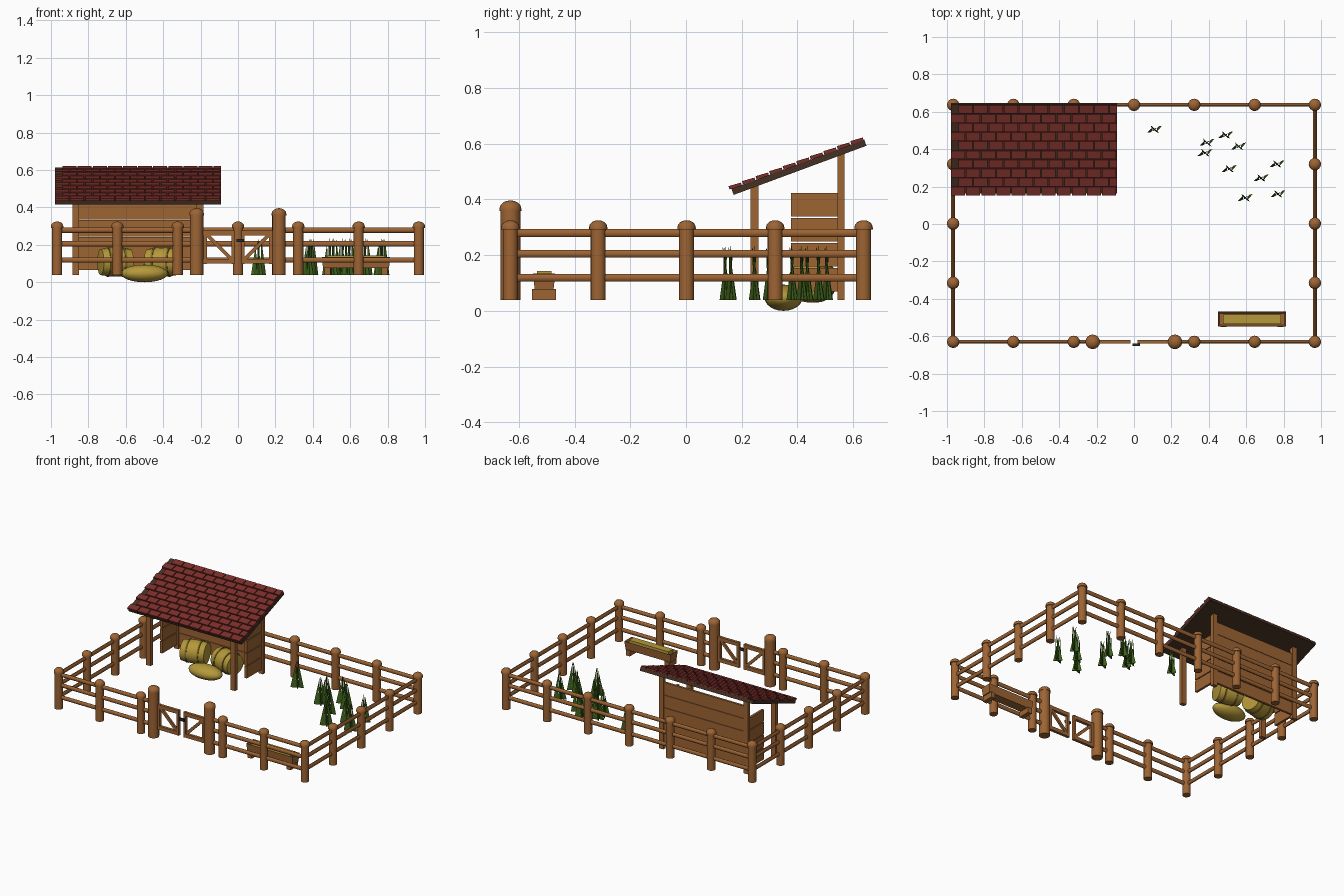
import bpy, bmesh, math
from mathutils import Matrix, Vector

if "Cube" in bpy.data.objects:
    bpy.data.objects.remove(bpy.data.objects["Cube"])

def material(name, rgb):
    m = bpy.data.materials.new(name)
    m.diffuse_color = (*rgb, 1)
    m.use_nodes = True
    m.node_tree.nodes["Principled BSDF"].inputs["Base Color"].default_value = m.diffuse_color
    return m

WOOD = material("brown wood", (0.34, 0.128, 0.034))
RED = material("red tile", (0.20, 0.028, 0.023))
DARK = material("dark roof wood", (0.060, 0.030, 0.017))
HAY = material("yellow hay", (0.46, 0.315, 0.042))
TWINE = material("dark straw band", (0.23, 0.15, 0.022))
GREEN = material("green grass", (0.048, 0.12, 0.011))
IRON = material("dark iron", (0.02, 0.02, 0.02))

def finish(name, bm, mats, smooth=False):
    bmesh.ops.recalc_face_normals(bm, faces=bm.faces)
    me = bpy.data.meshes.new(name)
    bm.to_mesh(me)
    bm.free()
    ob = bpy.data.objects.new(name, me)
    bpy.context.collection.objects.link(ob)
    for m in mats:
        me.materials.append(m)
    if smooth:
        bpy.ops.object.select_all(action='DESELECT')
        ob.select_set(True)
        bpy.context.view_layer.objects.active = ob
        bpy.ops.object.shade_smooth_by_angle(angle=math.radians(40))
    return ob

def box(bm, lo, hi, rot=None):
    lo, hi = Vector(lo), Vector(hi)
    m = Matrix.Translation((lo + hi) / 2) @ (rot or Matrix()) @ Matrix.Diagonal((*(hi - lo), 1))
    bmesh.ops.create_cube(bm, size=1, matrix=m)

def lathe(bm, profile, matrix, n=16, mat_rule=None):
    """Spin (radius, height) points around local z."""
    rings = [[bm.verts.new(matrix @ Vector((r * math.cos(2 * math.pi * i / n),
              r * math.sin(2 * math.pi * i / n), z))) for i in range(n)] for r, z in profile]
    for k in range(len(rings) - 1):
        for i in range(n):
            j = (i + 1) % n
            f = bm.faces.new((rings[k][i], rings[k][j], rings[k + 1][j], rings[k + 1][i]))
            f.material_index = mat_rule(k) if mat_rule else 0
    bm.faces.new(rings[0])
    bm.faces.new(rings[-1])

# fence posts with domed caps
XS = (-0.967, -0.645, -0.322, 0, 0.322, 0.645, 0.967)
FRONT, BACK = -0.63, 0.637
BASE = 0.038

def post(bm, x, y, r, cap_r, top, cap_h):
    prof = [(r, BASE), (r, top - cap_h), (cap_r, top - cap_h)]
    prof += [(cap_r * math.cos(a), top - cap_h * 0.75 + cap_h * 0.75 * math.sin(a))
             for a in (0, 0.4, 0.8, 1.15, 1.45)]
    lathe(bm, prof, Matrix.Translation((x, y, 0)))

bm = bmesh.new()
for x in XS:
    post(bm, x, BACK, 0.027, 0.033, 0.325, 0.034)
    if x:
        post(bm, x, FRONT, 0.027, 0.033, 0.325, 0.034)
for x in (XS[0], XS[-1]):
    for y in (-0.315, 0.002, 0.32):
        post(bm, x, y, 0.027, 0.033, 0.325, 0.034)
finish("fence_posts", bm, [WOOD], True)

bm = bmesh.new()
for x in (-0.221, 0.219):
    post(bm, x, FRONT, 0.036, 0.039, 0.396, 0.038)
finish("gate_posts", bm, [WOOD], True)

# fence rails
def rail(bm, a, b):
    a, b = Vector(a), Vector(b)
    rot = Vector((0, 0, 1)).rotation_difference(b - a).to_matrix().to_4x4()
    lathe(bm, [(0.0145, 0), (0.0145, (b - a).length)], Matrix.Translation(a) @ rot, 10)

bm = bmesh.new()
for z in (0.119, 0.205, 0.279):
    rail(bm, (-0.967, BACK, z), (0.967, BACK, z))
    for s in (-1, 1):
        rail(bm, (s * 0.967, FRONT, z), (s * 0.967, BACK, z))
        rail(bm, (s * 0.967, FRONT, z), (s * 0.22, FRONT, z))
for v in bm.verts:  # rails are thinner than they are tall
    for axis, c in ((0, -0.967), (0, 0.967), (1, FRONT), (1, BACK)):
        if abs(v.co[axis] - c) < 0.02:
            v.co[axis] = c + (v.co[axis] - c) * 0.72
finish("fence_rails", bm, [WOOD], True)

# double gate: frame and brace on each leaf
bm = bmesh.new()
for s in (-1, 1):
    for x in (0.027, 0.176):
        box(bm, (s * x - 0.009, FRONT - 0.010, 0.098), (s * x + 0.009, FRONT + 0.010, 0.277))
    for z in (0.112, 0.263):
        box(bm, (s * 0.102 - 0.084, FRONT - 0.010, z - 0.013), (s * 0.102 + 0.084, FRONT + 0.010, z + 0.013))
    box(bm, (s * 0.1 - 0.096, FRONT - 0.007, 0.178), (s * 0.1 + 0.096, FRONT + 0.007, 0.198),
        Matrix.Rotation(-s * math.radians(45), 4, 'Y'))
finish("gate_leaves", bm, [WOOD])
bm = bmesh.new()
box(bm, (-0.008, FRONT - 0.022, 0.214), (0.032, FRONT - 0.009, 0.232))
finish("gate_latch", bm, [IRON])

# shelter posts and plank walls
bm = bmesh.new()
for x in (-0.867, -0.203):
    box(bm, (x - 0.018, 0.231, BASE), (x + 0.018, 0.26, 0.448))
    box(bm, (x - 0.018, 0.543, BASE), (x + 0.018, 0.569, 0.566))
finish("shelter_posts", bm, [WOOD])
bm = bmesh.new()
for i in range(5):
    z = 0.065 + 0.09 * i
    box(bm, (-0.867, 0.548, z), (-0.203, 0.564, z + 0.0875))
    if i < 4:
        for x in (-0.867, -0.203):
            box(bm, (x - 0.008, 0.377, z + 0.004), (x + 0.008, 0.55, z + 0.088))
finish("shelter_planks", bm, [WOOD])

# sloping roof: dark deck and staggered tiles, in the roof's own frame
X0, X1, LENGTH = -0.978, -0.090, 0.508
slope = Matrix.Translation((0, 0.171, 0.416)) @ Matrix.Rotation(math.radians(20.3), 4, 'X')
bm = bmesh.new()
box(bm, (X0, 0, 0), (X1, LENGTH, 0.023))
bm.transform(slope)
finish("roof_deck", bm, [DARK])
bm = bmesh.new()
rows, cols = 10, 11
p, w = (LENGTH + 0.010) / rows, (X1 - X0) / cols
for r in range(rows):
    for c in range(cols):
        a = X0 + w * (c + 0.5 * (r % 2))
        b = min(a + w - 0.006, X1)
        y = -0.007 + p * r
        box(bm, (a, y, 0.022), (b, y + p * 0.90, 0.034), Matrix.Rotation(math.radians(-4), 4, 'X'))
bm.transform(slope)
finish("roof_tiles", bm, [RED])

# round hay bales with two bands each
R, H = 0.079, 0.085
for name, x, y, turn in (("left_hay_bale", -0.655, 0.455, 15), ("right_hay_bale", -0.405, 0.455, -15)):
    bm = bmesh.new()
    prof = [(R * 0.55, -H), (R * 0.88, -H * 0.97), (R * 0.95, -H * 0.55), (R * 1.0, -H * 0.54),
            (R * 1.0, -H * 0.42), (R * 0.97, -H * 0.41), (R * 0.99, 0)]
    prof += [(q, -z) for q, z in reversed(prof[:-1])]
    m = (Matrix.Translation((x, y, 0.108)) @ Matrix.Rotation(math.radians(turn), 4, 'Z')
         @ Matrix.Rotation(math.pi / 2, 4, 'Y'))
    lathe(bm, prof, m, 20, lambda k: 1 if k in (2, 3, 4, 7, 8, 9) else 0)
    finish(name, bm, [HAY, TWINE], True)

# flattened heap of hay in front of the bales
bm = bmesh.new()
bmesh.ops.create_uvsphere(bm, u_segments=20, v_segments=12, radius=1,
    matrix=Matrix.Translation((-0.5, 0.35, 0.047)) @ Matrix.Diagonal((0.126, 0.068, 0.047, 1)))
finish("hay_heap", bm, [HAY], True)

# feeding trough: tapered body with a recess, feet and feed
bm = bmesh.new()
box(bm, (0.449, -0.549, 0.075), (0.813, -0.469, 0.134))
for v in bm.verts:
    if v.co.z < 0.1:
        v.co.y = -0.509 + (v.co.y + 0.509) * 0.84
        v.co.x = 0.631 + (v.co.x - 0.631) * 0.97
bm.faces.ensure_lookup_table()
top = max(bm.faces, key=lambda f: f.calc_center_median().z)
bmesh.ops.inset_region(bm, faces=[top], thickness=0.012)
bmesh.ops.translate(bm, verts=top.verts, vec=(0, 0, -0.02))
for x in (0.478, 0.784):
    box(bm, (x - 0.016, -0.552, BASE), (x + 0.016, -0.467, 0.078))
finish("feeding_trough", bm, [WOOD])
bm = bmesh.new()
box(bm, (0.476, -0.535, 0.11), (0.786, -0.483, 0.143))
finish("trough_feed", bm, [HAY])

# grass clumps: upright tapered blades that cross and splay out at the tips
CLUMPS = ((0.11, 0.505), (0.39, 0.435), (0.38, 0.38), (0.49, 0.475), (0.56, 0.415),
          (0.51, 0.295), (0.68, 0.245), (0.765, 0.32), (0.595, 0.14), (0.77, 0.16))
BLADES = ((-0.026, -0.012, 15, 0.16, 0.012), (-0.012, 0.010, -55, 0.185, 0.020), (0.0, 0.0, 40, 0.195, 0.0),
          (0.012, -0.010, -40, 0.18, -0.020), (0.026, 0.014, 25, 0.19, -0.012))
bm = bmesh.new()
for cx, cy in CLUMPS:
    for dx, dy, turn, h, lean in BLADES:
        t = math.radians(turn)
        u = Vector((math.cos(t), math.sin(t), 0))
        n = Vector((-u.y, u.x, 0)) * 0.004
        root = Vector((cx + dx, cy + dy, BASE))
        drift = Vector((lean, -1.6 * dy, 0))
        pts = [(0.0, 0.015), (0.45, 0.009), (1.0, 0.001)]
        rings = [[bm.verts.new(root + drift * k + Vector((0, 0, h * k)) + d)
                  for d in (-u * hw, n * (1 - 0.9 * k), u * hw, -n * (1 - 0.9 * k))] for k, hw in pts]
        for a, b in zip(rings, rings[1:]):
            for i in range(4):
                bm.faces.new((a[i], a[(i + 1) % 4], b[(i + 1) % 4], b[i]))
        bm.faces.new(rings[0])
finish("grass_clumps", bm, [GREEN])
